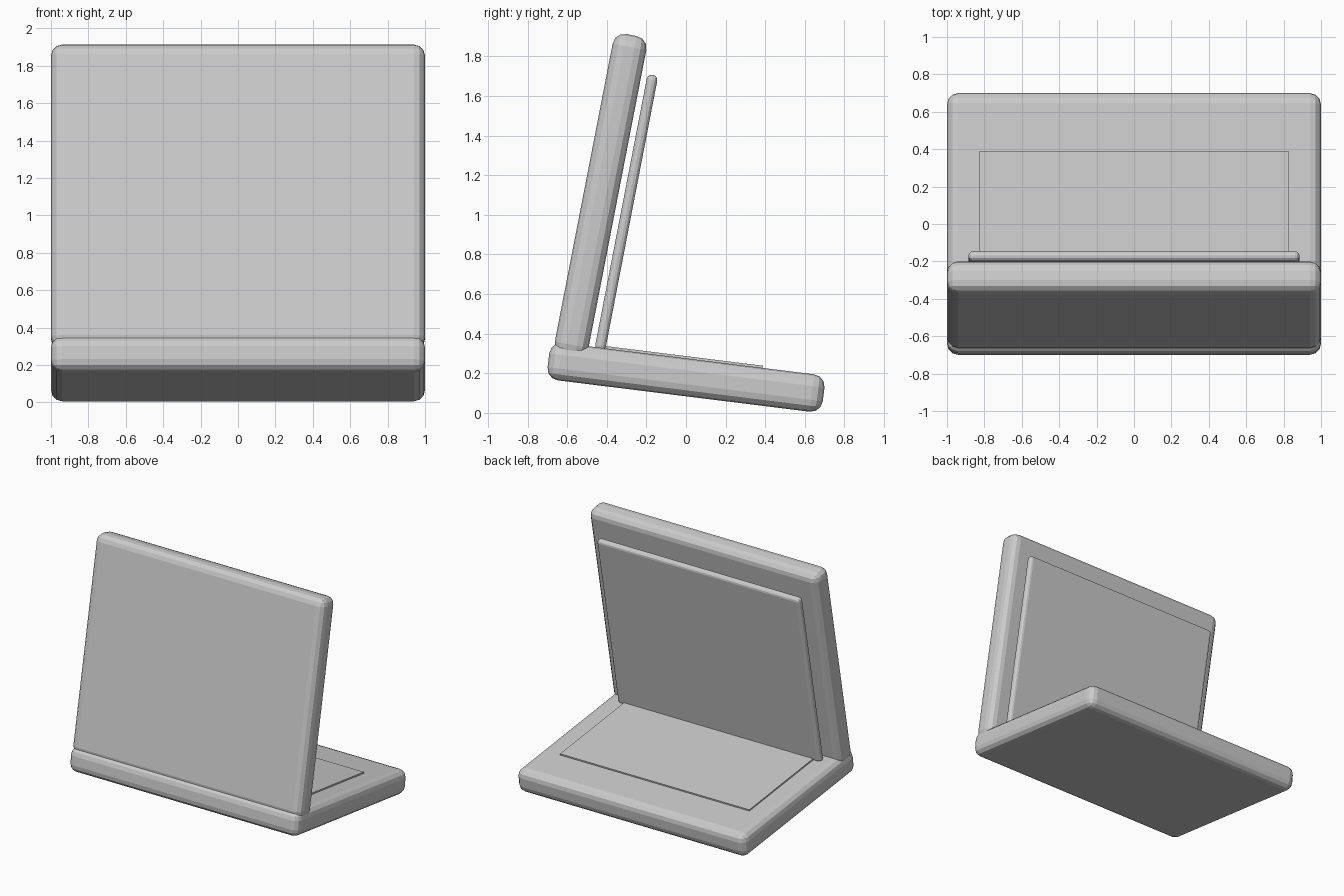
import bpy
from math import atan2, hypot

if "Cube" in bpy.data.objects:
    bpy.data.objects.remove(bpy.data.objects["Cube"])


def slab(name, a, b, width, thick, radius, segments):
    """Rounded slab whose side-view centre line runs from a to b, given as (y, z)."""
    dy, dz = b[0] - a[0], b[1] - a[1]
    bpy.ops.mesh.primitive_cube_add(
        size=1, location=(0, (a[0] + b[0]) / 2, (a[1] + b[1]) / 2))
    ob = bpy.context.object
    ob.name = name
    ob.scale = (width, hypot(dy, dz), thick)
    bpy.ops.object.transform_apply(location=False, rotation=False, scale=True)
    ob.rotation_euler.x = atan2(dz, dy)
    if radius:
        bevel = ob.modifiers.new("rounded_edges", 'BEVEL')
        bevel.width = radius
        bevel.segments = segments
        bevel.limit_method = 'NONE'
    return ob


# Sloping keyboard body
slab("base", (-0.695, 0.266), (0.695, 0.093), 2.0, 0.19, 0.06, 3)

# Thin raised panel on the body's upper face
slab("keyboard_panel", (-0.42, 0.329), (0.389, 0.228), 1.65, 0.02, 0, 1)

# Leaning lid
slab("lid", (-0.589, 0.285), (-0.274, 1.908), 2.0, 0.173, 0.06, 3)

# Thin display floating just inside the lid
slab("display", (-0.436, 0.315), (-0.167, 1.707), 1.77, 0.054, 0.025, 3)
